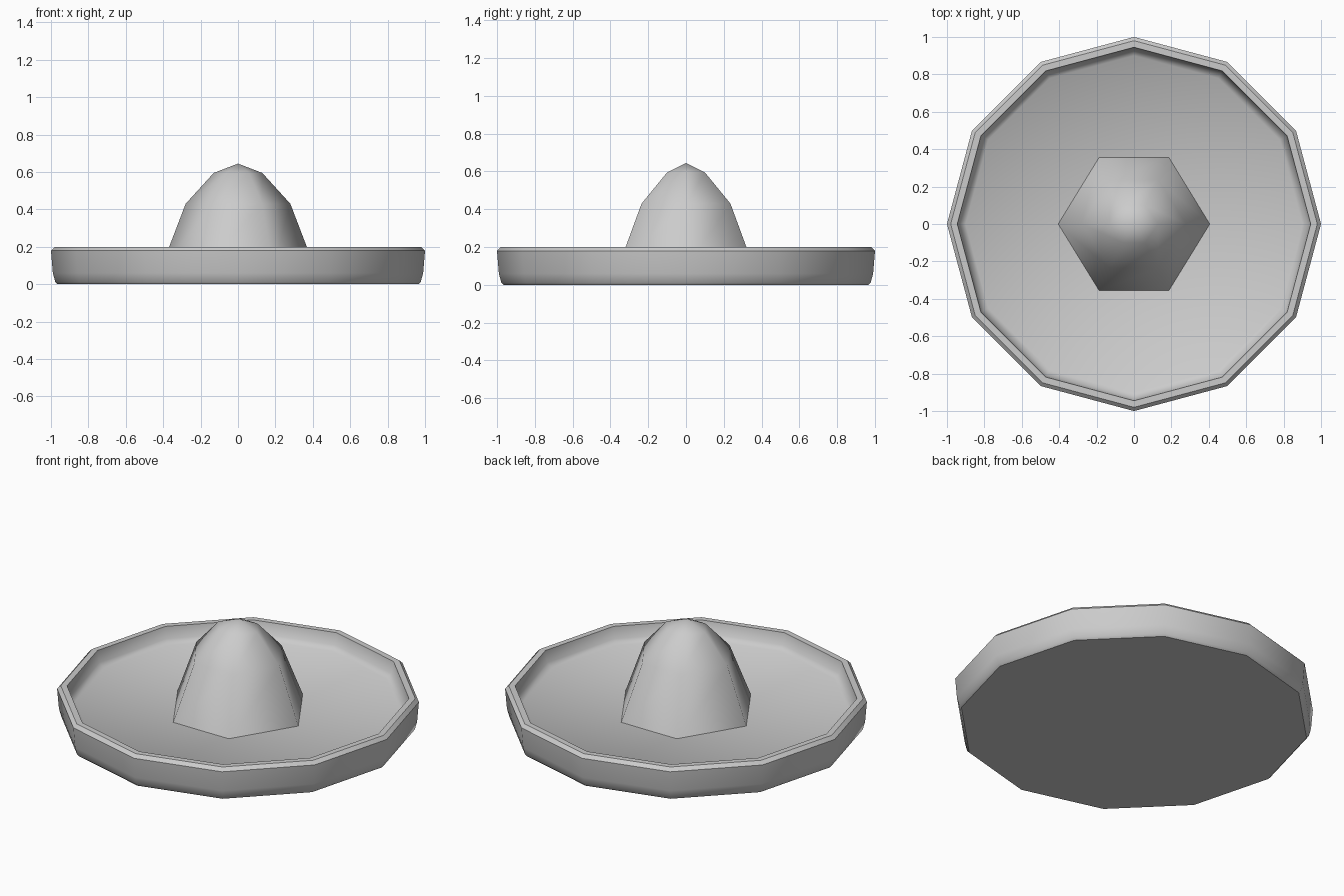
import bpy, bmesh, math

cube = bpy.data.objects.get("Cube")
if cube:
    bpy.data.objects.remove(cube, do_unlink=True)

grey = bpy.data.materials.new("plain grey")
grey.use_nodes = True
colour = (0.6, 0.6, 0.6, 1)
grey.diffuse_color = colour
grey.node_tree.nodes["Principled BSDF"].inputs["Base Color"].default_value = colour


def loft(name, rings, start_tip, end_tip, smooth_angle):
    """Skin a stack of point rings; a tip closes an end with a fan, None with one face."""
    bm = bmesh.new()
    loops = [[bm.verts.new(p) for p in ring] for ring in rings]
    n = len(loops[0])
    for low, high in zip(loops, loops[1:]):
        for i in range(n):
            j = (i + 1) % n
            bm.faces.new((low[i], low[j], high[j], high[i]))
    for loop, tip in ((loops[0], start_tip), (loops[-1], end_tip)):
        if tip is None:
            bm.faces.new(loop)
        else:
            centre = bm.verts.new((0, 0, tip))
            for i in range(n):
                bm.faces.new((loop[i], loop[(i + 1) % n], centre))
    bmesh.ops.recalc_face_normals(bm, faces=bm.faces)
    mesh = bpy.data.meshes.new(name)
    bm.to_mesh(mesh)
    bm.free()
    mesh.materials.append(grey)
    obj = bpy.data.objects.new(name, mesh)
    bpy.context.collection.objects.link(obj)
    bpy.ops.object.select_all(action='DESELECT')
    obj.select_set(True)
    bpy.context.view_layer.objects.active = obj
    bpy.ops.object.shade_smooth_by_angle(angle=math.radians(smooth_angle))
    return obj


def circle(radius, z, sides=12):
    steps = [math.tau * i / sides for i in range(sides)]
    return [(radius * math.cos(a), radius * math.sin(a), z) for a in steps]


def hexagon(rx, ry, z):
    h = rx * 0.46
    return [(rx, 0, z), (h, ry, z), (-h, ry, z), (-rx, 0, z), (-h, -ry, z), (h, -ry, z)]


# Twelve-sided dish: underside, outer wall, bevelled rim, inner wall and floor
dish_profile = [(0.965, 0), (0.977, 0.012), (0.99, 0.06), (1, 0.18), (0.98, 0.2),
                (0.945, 0.2), (0.932, 0.13), (0.9, 0.105)]
loft("dish", [circle(r, z) for r, z in dish_profile], None, 0.1, 42)

# Six-sided domed reamer in the middle
cone_rings = [(0.41, 0.36, 0.09), (0.28, 0.235, 0.43), (0.13, 0.1, 0.595)]
loft("reamer_cone", [hexagon(*ring) for ring in cone_rings], None, 0.645, 62)
